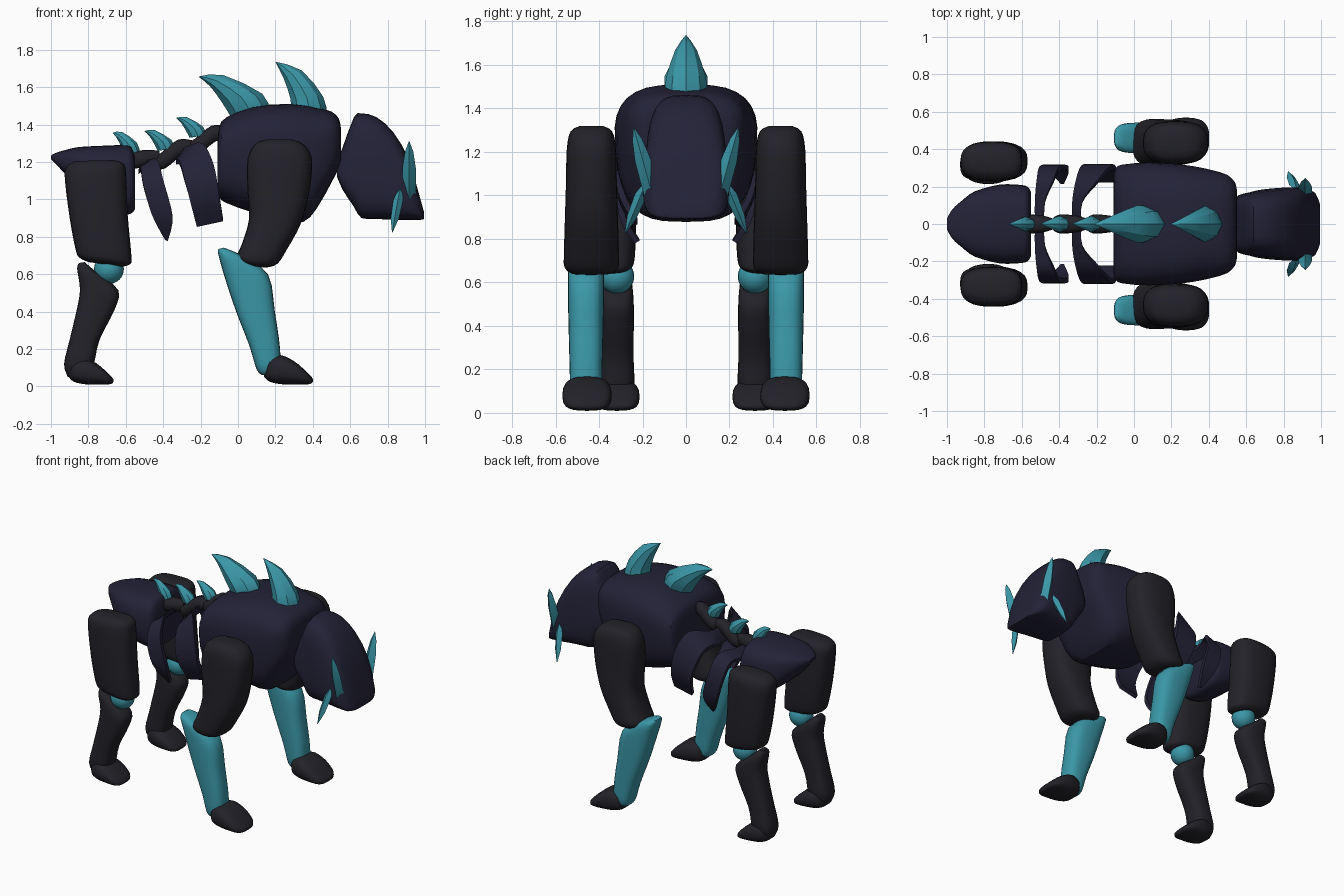
import bpy, bmesh, math
from mathutils import Vector

cube = bpy.data.objects.get("Cube")
if cube:
    bpy.data.objects.remove(cube, do_unlink=True)


def material(name, rgb):
    m = bpy.data.materials.new(name)
    m.use_nodes = True
    m.diffuse_color = (*rgb, 1)
    m.node_tree.nodes["Principled BSDF"].inputs["Base Color"].default_value = (*rgb, 1)
    return m


NAVY = material("navy_armour", (0.017, 0.016, 0.038))
BLACK = material("charcoal_limb", (0.016, 0.016, 0.022))
TEAL = material("teal_energy", (0.043, 0.31, 0.39))


def skin(name, rings, mat, angle=40):
    """Bridge a list of equal-length point rings into a capped solid."""
    bm = bmesh.new()
    loops = [[bm.verts.new(p) for p in ring] for ring in rings]
    n = len(loops[0])
    for a, b in zip(loops, loops[1:]):
        for i in range(n):
            j = (i + 1) % n
            bm.faces.new((a[i], a[j], b[j], b[i]))
    bm.faces.new(loops[0])
    bm.faces.new(loops[-1])
    bmesh.ops.recalc_face_normals(bm, faces=bm.faces)
    mesh = bpy.data.meshes.new(name)
    bm.to_mesh(mesh)
    bm.free()
    mesh.materials.append(mat)
    obj = bpy.data.objects.new(name, mesh)
    bpy.context.collection.objects.link(obj)
    bpy.ops.object.select_all(action="DESELECT")
    obj.select_set(True)
    bpy.context.view_layer.objects.active = obj
    bpy.ops.object.shade_smooth_by_angle(angle=math.radians(angle))
    return obj


def refine(rows, steps):
    """Smoothly interpolate between rows of numbers."""
    out = []
    for k in range(len(rows) - 1):
        p0, p1, p2 = rows[max(k - 1, 0)], rows[k], rows[k + 1]
        p3 = rows[min(k + 2, len(rows) - 1)]
        for s in range(steps):
            t = s / steps
            out.append([b + 0.5 * t * (c - a + t * (2*a - 5*b + 4*c - d + t * (3*(b - c) + d - a)))
                        for a, b, c, d in zip(p0, p1, p2, p3)])
    return out + [rows[-1]]


def loft(name, rows, mat, y=0, power=2, taper=0, sides=24, steps=3, angle=40):
    """Rows are (ax, az, bx, bz, half_width): sections spanning A to B."""
    rings = []
    for ax, az, bx, bz, w in refine(rows, steps):
        ring = []
        for i in range(sides):
            t = 2 * math.pi * i / sides
            c, s = math.cos(t), math.sin(t)
            c = math.copysign(abs(c) ** (2 / power), c)
            s = math.copysign(abs(s) ** (2 / power), s)
            u = (1 + c) / 2
            ring.append((ax + (bx - ax) * u, y + s * w * (1 + taper * c), az + (bz - az) * u))
        rings.append(ring)
    return skin(name, rings, mat, angle)


def upright(rows):
    """Turn (x, low, high, half_width) into sections standing across x."""
    return [(x, lo, x, hi, w) for x, lo, hi, w in rows]


# Body masses
loft("chest", upright([
    (-.11, 1.06, 1.30, .25), (-.10, 1.01, 1.39, .295), (-.06, .98, 1.44, .315),
    (.08, .93, 1.495, .325), (.25, .89, 1.51, .315), (.35, .88, 1.505, .30),
    (.42, .95, 1.49, .285), (.50, 1.09, 1.47, .26), (.54, 1.17, 1.43, .22),
    (.55, 1.20, 1.38, .18)]), NAVY, power=3.2, taper=.06, sides=32, steps=2, angle=30)
loft("head", upright([
    (.53, 1.12, 1.20, .12), (.56, 1.05, 1.28, .15), (.62, .96, 1.44, .165),
    (.66, .90, 1.46, .175), (.74, .895, 1.44, .185), (.83, .892, 1.36, .19),
    (.91, .89, 1.22, .19), (.97, .89, 1.02, .16), (.995, .895, .93, .10)]),
    NAVY, power=3.6, taper=-.1, sides=32, steps=2)
loft("pelvis", upright([
    (-1, 1.215, 1.235, .03), (-.97, 1.185, 1.25, .08), (-.92, 1.13, 1.265, .125),
    (-.85, 1.05, 1.28, .175), (-.72, .95, 1.287, .21), (-.62, .92, 1.29, .21),
    (-.57, .925, 1.28, .20), (-.55, .95, 1.22, .17)]), NAVY, power=3, sides=28)

# Spine: three overlapping vertebrae
for name, x, z in (("rear", -.62, 1.16), ("middle", -.44, 1.165), ("front", -.26, 1.24)):
    rise = .02 if name == "rear" else .07
    loft(f"spine_{name}", [
        (x, z, x, z + .07, .025), (x + .05, z, x + .03, z + .085, .05),
        (x + .14, z + rise, x + .12, z + rise + .085, .045),
        (x + .20, z + rise + .01, x + .20, z + rise + .08, .025)],
        BLACK, power=2.6, sides=12)

# Curved back horns
HORN = [(0, 0, .005, .003, .003), (.06, -.05, .13, .01, .045),
        (.12, -.13, .34, -.09, .10), (.17, -.21, .38, -.18, .09)]


def horn(name, x, z, size, height=1):
    rows = [(x + a * size, z + b * size * height, x + c * size, z + d * size * height, w * size)
            for a, b, c, d, w in HORN]
    loft(name, rows, TEAL, sides=8, power=1.7, steps=2, angle=30)


horn("shoulder_horn_rear", -.21, 1.655, 1)
horn("spine_horn_rear", -.67, 1.355, .38, 1.5)
horn("spine_horn_middle", -.50, 1.365, .42, 1.2)
horn("spine_horn_front", -.33, 1.435, .42, 1.2)
loft("shoulder_horn_front", [
    (.20, 1.735, .205, 1.735, .003), (.245, 1.645, .34, 1.69, .05),
    (.28, 1.54, .455, 1.55, .09), (.285, 1.47, .475, 1.46, .10)],
    TEAL, sides=8, power=1.7, steps=2, angle=30)


# Ribs: twisted bands described by rear edge and front edge
def rib(name, rows, side):
    rings = []
    for ax, az, bx, bz, y, n_y, n_z in refine(rows, 4):
        off = Vector((0, n_y, n_z)).normalized() * .014
        a, b = Vector((ax, y, az)), Vector((bx, y, bz))
        ring = [a - off, b - off, b + off, a + off]
        rings.append([(p.x, p.y * side, p.z) for p in ring])
    skin(name, rings, NAVY)


FRONT_RIB = [(-.33, 1.20, -.28, 1.27, .0, .3, 1), (-.33, 1.20, -.275, 1.27, .12, .3, 1),
             (-.31, 1.19, -.19, 1.29, .23, 1, 1), (-.285, 1.10, -.13, 1.18, .295, 1, .4),
             (-.255, .99, -.10, 1.02, .30, 1, -.2), (-.22, .86, -.08, .89, .235, 1, -.6)]
REAR_RIB = [(-.53, 1.15, -.48, 1.20, .0, .3, 1), (-.53, 1.15, -.475, 1.20, .12, .3, 1),
            (-.52, 1.16, -.43, 1.20, .23, 1, 1), (-.505, 1.07, -.40, 1.10, .295, 1, .4),
            (-.46, .92, -.35, .91, .295, 1, -.2), (-.39, .79, -.375, .785, .225, 1, -.6)]


# Face blades: long diamonds between two points
def blade(name, p, q, widths, side):
    p, q = Vector(p), Vector(q)
    across = (q - p).cross(Vector((1, 0, 0))).normalized()
    rings = []
    for t, w in widths:
        c = p.lerp(q, t)
        corners = [c + Vector((w, 0, 0)), c + across * w, c - Vector((w, 0, 0)), c - across * w]
        rings.append([(v.x, v.y * side, v.z) for v in corners])
    skin(name, rings, TEAL, 20)


def foot(name, x, y, size):
    rows = [(0, .05, .12, .05), (.03, .025, .152, .09), (.09, .012, .167, .11),
            (.16, .01, .135, .113), (.22, .01, .085, .10), (.25, .015, .055, .07),
            (.26, .025, .04, .04)]
    loft(name, upright([(x + a * size, b, c * size, w * size) for a, b, c, w in rows]),
         BLACK, y=y, power=2.7)


for label, s in (("left", 1), ("right", -1)):
    rib(f"front_rib_{label}", FRONT_RIB, s)
    rib(f"rear_rib_{label}", REAR_RIB, s)
    blade(f"upper_blade_{label}", (.915, .14, .95), (.915, .24, 1.31),
          [(0, .015), (.15, .038), (.6, .036), (.85, .022), (1, .002)], s)
    blade(f"lower_blade_{label}", (.825, .28, .825), (.87, .18, 1.07),
          [(0, .002), (.3, .022), (.7, .027), (1, .004)], s)

    # Front leg
    loft(f"upper_arm_{label}", [
        (.15, 1.32, .29, 1.32, .05), (.09, 1.295, .35, 1.295, .095),
        (.05, 1.21, .395, 1.22, .113), (.05, 1.05, .385, 1.06, .117),
        (.06, .90, .34, .88, .122), (.02, .76, .26, .73, .126),
        (-.01, .685, .21, .655, .124), (.03, .65, .15, .635, .09)],
        BLACK, y=s * .435, power=2.7)
    loft(f"forearm_{label}", [
        (-.105, .735, -.075, .742, .04), (-.105, .705, .02, .70, .075),
        (-.07, .58, .16, .60, .083), (-.01, .40, .197, .40, .08),
        (.06, .22, .225, .20, .075), (.10, .09, .22, .10, .07), (.13, .06, .18, .06, .04)],
        TEAL, y=s * .46, power=2.7)
    foot(f"front_foot_{label}", .14, s * .455, 1)

    # Hind leg
    loft(f"thigh_{label}", [
        (-.87, 1.205, -.67, 1.21, .055), (-.92, 1.17, -.61, 1.19, .092),
        (-.925, 1.10, -.597, 1.12, .105), (-.90, .90, -.59, .92, .107),
        (-.87, .74, -.57, .70, .10), (-.85, .69, -.575, .655, .085),
        (-.80, .665, -.62, .64, .05)], BLACK, y=s * .335, power=2.7)
    bpy.ops.mesh.primitive_uv_sphere_add(segments=20, ring_count=12, radius=.08,
                                         location=(-.69, s * .318, .628))
    knee = bpy.context.object
    knee.name = f"knee_{label}"
    knee.data.materials.append(TEAL)
    bpy.ops.object.shade_smooth_by_angle(angle=math.radians(40))
    loft(f"shin_{label}", [
        (-.85, .66, -.82, .665, .03), (-.86, .63, -.75, .605, .065),
        (-.845, .52, -.64, .515, .077), (-.86, .42, -.66, .41, .078),
        (-.90, .25, -.74, .25, .077), (-.93, .12, -.77, .12, .08), (-.91, .05, -.80, .05, .05)],
        BLACK, y=s * .318, power=2.7)
    foot(f"hind_foot_{label}", -.905, s * .318, .92)
